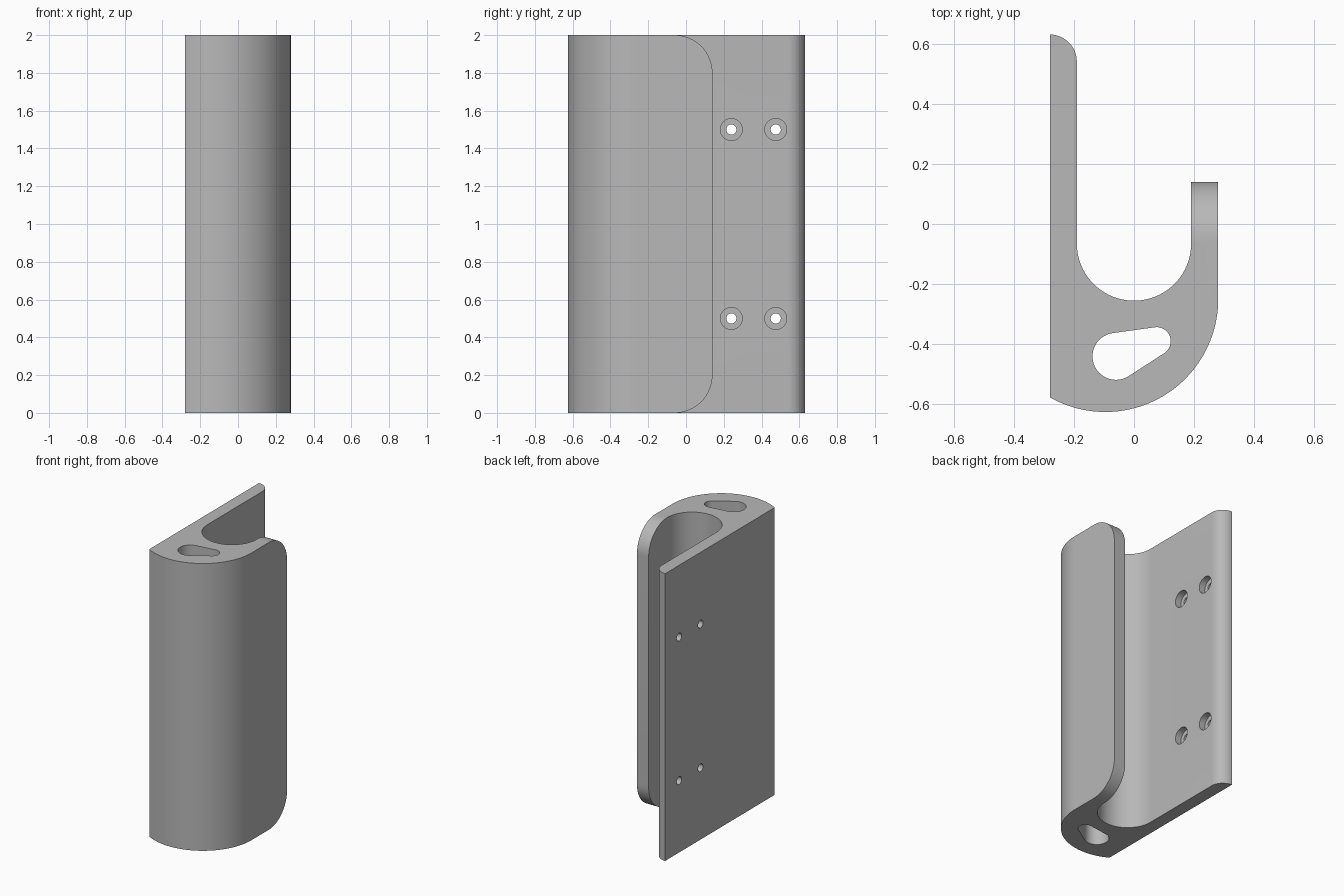
import bpy, bmesh
from math import sin, cos, pi, radians, atan2, asin, hypot
from mathutils import Matrix

cube = bpy.data.objects.get("Cube")
if cube:
    bpy.data.objects.remove(cube, do_unlink=True)

HEIGHT = 2.0
LIP_END = 0.14

grey = bpy.data.materials.new("plain grey")
grey.use_nodes = True
grey.diffuse_color = (0.48, 0.48, 0.48, 1)
grey.node_tree.nodes["Principled BSDF"].inputs["Base Color"].default_value = (0.48, 0.48, 0.48, 1)


def arc(cx, cy, r, start, end, steps):
    """Points on an arc, angles in radians."""
    return [(cx + r * cos(start + (end - start) * i / steps),
             cy + r * sin(start + (end - start) * i / steps)) for i in range(steps + 1)]


def extrude(bm, points, z0, z1):
    """Closed prism from a flat outline."""
    face = bm.faces.new([bm.verts.new((x, y, z0)) for x, y in points])
    result = bmesh.ops.extrude_face_region(bm, geom=[face])
    top = [v for v in result["geom"] if isinstance(v, bmesh.types.BMVert)]
    bmesh.ops.translate(bm, verts=top, vec=(0, 0, z1 - z0))
    bmesh.ops.recalc_face_normals(bm, faces=bm.faces)


def finish(name, bm):
    mesh = bpy.data.meshes.new(name)
    bm.to_mesh(mesh)
    bm.free()
    mesh.materials.append(grey)
    obj = bpy.data.objects.new(name, mesh)
    bpy.context.collection.objects.link(obj)
    return obj


# Hooked outline: back plate, round channel, lip and curved front
outline = [(-0.28, 0.63)]
outline += arc(-0.28, 0.54, 0.09, pi / 2, 0, 12)[1:]
outline += arc(0, -0.065, 0.19, pi, 2 * pi, 40)
outline += [(0.19, LIP_END), (0.28, LIP_END)]
outline += arc(-0.095, -0.25, 0.375, 0, -radians(119.56), 48)

bm = bmesh.new()
extrude(bm, outline, 0, HEIGHT)

# Rounded upper and lower corners of the lip
corners = [e for e in bm.edges
           if all(abs(v.co.y - LIP_END) < 1e-4 and v.co.x > 0.1 for v in e.verts)
           and abs(e.verts[0].co.z - e.verts[1].co.z) < 1e-4]
bmesh.ops.bevel(bm, geom=corners, offset=0.2, segments=16, profile=0.5, affect='EDGES')
bracket = finish("hook_bracket", bm)

# Teardrop slot running the full height
ax, ay, ar = -0.06, -0.44, 0.078
bx, by, br = 0.075, -0.39, 0.047
axis = atan2(by - ay, bx - ax)
spread = pi / 2 - asin((ar - br) / hypot(bx - ax, by - ay))
slot = arc(bx, by, br, axis - spread, axis + spread, 20)
slot += arc(ax, ay, ar, axis + spread, axis - spread + 2 * pi, 28)
bm = bmesh.new()
extrude(bm, slot, -0.1, HEIGHT + 0.1)
cutters = [finish("slot_cutter", bm)]

# Counterbored screw holes: each radius is drilled from its own depth
for name, radius, x0, x1 in (("screw_hole_cutter", 0.027, -0.4, -0.1),
                             ("counterbore_cutter", 0.058, -0.235, -0.1)):
    bm = bmesh.new()
    for y in (0.24, 0.475):
        for z in (0.5, 1.5):
            place = Matrix.Translation(((x0 + x1) / 2, y, z)) @ Matrix.Rotation(pi / 2, 4, 'Y')
            bmesh.ops.create_cone(bm, cap_ends=True, segments=32, radius1=radius,
                                  radius2=radius, depth=x1 - x0, matrix=place)
    cutters.append(finish(name, bm))

for cutter in cutters:
    cutter.hide_render = True
    mod = bracket.modifiers.new(cutter.name, 'BOOLEAN')
    mod.operation = 'DIFFERENCE'
    mod.solver = 'EXACT'
    mod.object = cutter

# Bake the cuts and drop the cutters
bpy.context.view_layer.update()
baked = bpy.data.meshes.new_from_object(bracket.evaluated_get(bpy.context.evaluated_depsgraph_get()))
bracket.modifiers.clear()
bracket.data = baked
baked.name = "hook_bracket"
for cutter in cutters:
    bpy.data.objects.remove(cutter, do_unlink=True)

# Smooth curves with crisp edges
bpy.ops.object.select_all(action='DESELECT')
bracket.select_set(True)
bpy.context.view_layer.objects.active = bracket
bpy.ops.object.shade_smooth_by_angle(angle=radians(30))
